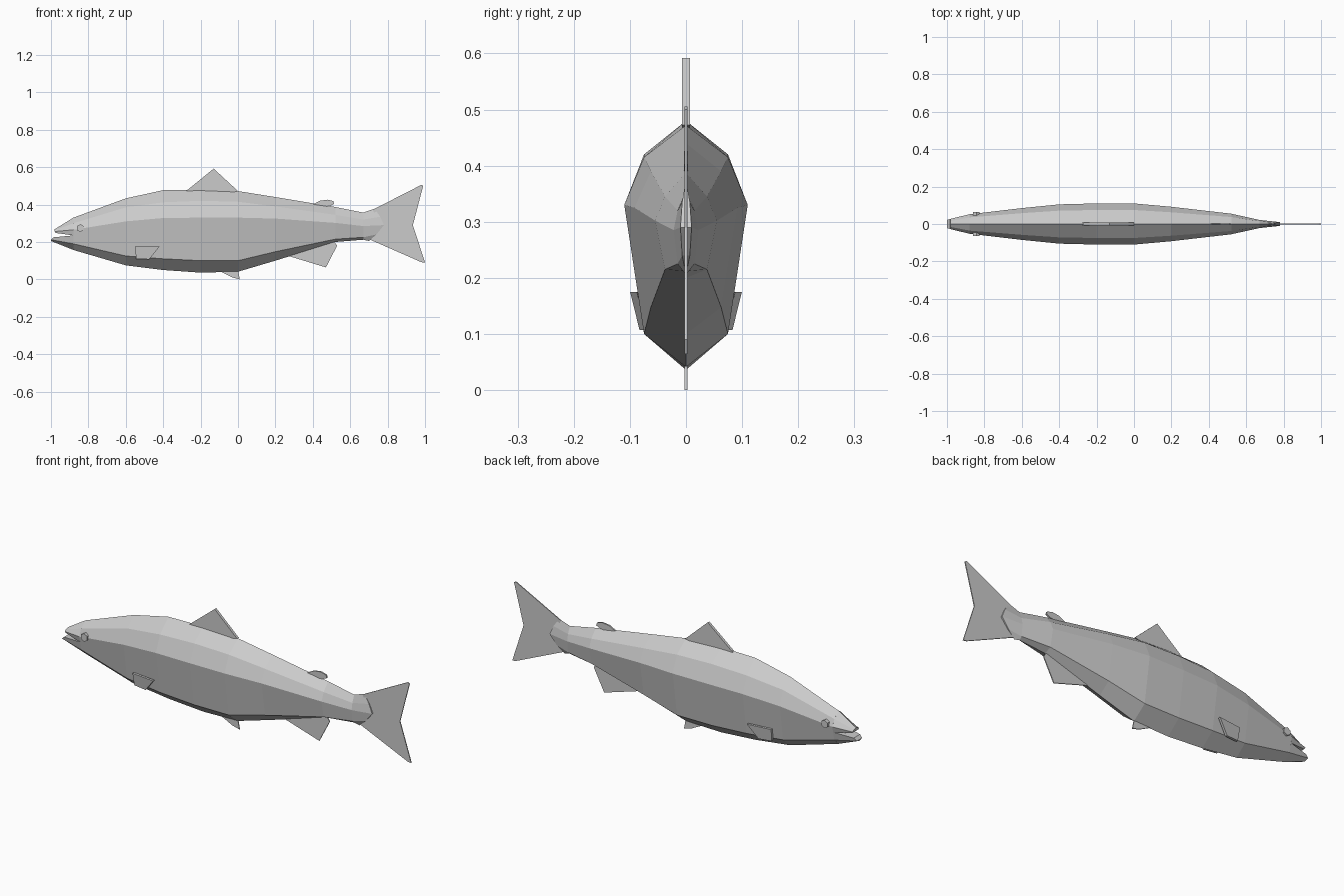
import bpy
import bmesh
from math import radians
from mathutils import Vector

cube = bpy.data.objects.get("Cube")
if cube:
    bpy.data.objects.remove(cube, do_unlink=True)

# Single plain grey for the whole fish
GREY = (0.6, 0.6, 0.6, 1)
grey = bpy.data.materials.new("plain grey")
grey.diffuse_color = GREY
grey.use_nodes = True
shader = next(n for n in grey.node_tree.nodes if n.type == "BSDF_PRINCIPLED")
shader.inputs["Base Color"].default_value = GREY


def finish(name, bm):
    """Turn a bmesh into a flat shaded grey object."""
    bmesh.ops.recalc_face_normals(bm, faces=bm.faces)
    mesh = bpy.data.meshes.new(name)
    bm.to_mesh(mesh)
    bm.free()
    mesh.materials.append(grey)
    obj = bpy.data.objects.new(name, mesh)
    bpy.context.collection.objects.link(obj)
    return obj


def loft(name, half_rings):
    """Skin half sections, top centre to bottom centre, mirrored in y."""
    bm = bmesh.new()
    rings = []
    for half in half_rings:
        left = [bm.verts.new(p) for p in half]
        right = [bm.verts.new((x, -y, z)) for x, y, z in half[1:-1]]
        rings.append((left, [left[0]] + right + [left[-1]]))
    for a, b in zip(rings, rings[1:]):
        for side in range(2):
            for i in range(len(a[side]) - 1):
                bm.faces.new((a[side][i], a[side][i + 1],
                              b[side][i + 1], b[side][i]))
    # Each end is closed by strips across the centre line
    for left, right in (rings[0], rings[-1]):
        for i in range(len(left) - 1):
            strip = (left[i], left[i + 1], right[i + 1], right[i])
            bm.faces.new(list(dict.fromkeys(strip)))
    return finish(name, bm)


def plate(name, outline, thickness, surface=None):
    """Extrude an x-z outline across y; surface gives the middle y."""
    bm = bmesh.new()
    sheets = []
    for offset in (-thickness / 2, thickness / 2):
        sheets.append([bm.verts.new(
            (x, (surface(x, z) if surface else 0) + offset, z))
            for x, z in outline])
    near, far = sheets
    bm.faces.new(near)
    bm.faces.new(far[::-1])
    for i in range(len(near)):
        j = (i + 1) % len(near)
        bm.faces.new((near[i], near[j], far[j], far[i]))
    return finish(name, bm)


# Body stations: x, half width, then heights of back, shoulder, flank, belly edge, keel
stations = [
    (-.88, .052, .33, .30, .265, .19, .157),
    (-.6, .085, .433, .385, .31, .125, .075),
    (-.4, .105, .477, .412, .328, .11, .05),
    (-.2, .11, .48, .42, .33, .1, .036),
    (0, .11, .472, .415, .33, .1, .041),
    (.2, .092, .44, .39, .325, .148, .1),
    (.52, .055, .387, .345, .302, .215, .2),
    (.67, .022, .357, .32, .285, .225, .212),
]
spread = (0, .68, 1, .68, 0)
sections = [[(x, w * s, z) for s, z in zip(spread, heights)]
            for x, w, *heights in stations]

# Flared wedge where the body meets the tail
wedge = [(.73, .378), (.76, .335), (.78, .29), (.74, .24), (.7, .205)]
sections.append([(x, .01 * s, z) for s, (x, z) in zip(spread, wedge)])
loft("body", sections)

# Jaws, parted by an open mouth
loft("upper_jaw", [
    [(-.98, 0, .268), (-.98, .016, .263), (-.98, .028, .256),
     (-.975, .025, .248), (-.975, 0, .248)],
    [(-.88, 0, .33), (-.88, .035, .30), (-.88, .052, .265),
     (-.88, .046, .235), (-.88, 0, .235)],
])
loft("lower_jaw", [
    [(-.985, 0, .225), (-.985, .026, .225), (-1, .022, .212), (-1, 0, .205)],
    [(-.88, 0, .235), (-.88, .046, .235), (-.88, .035, .19), (-.88, 0, .157)],
])

# Fins on the centre line
plate("dorsal_fin", [(-.28, .47), (-.13, .592), (0, .472), (-.1, .45)], .014)
plate("adipose_fin", [(.4, .4), (.44, .421), (.48, .426), (.51, .418),
                      (.515, .403), (.49, .392), (.42, .385)], .008)
plate("anal_fin", [(.27, .125), (.47, .064), (.53, .18), (.5, .22)], .005)
plate("pelvic_fin", [(-.1, .045), (-.03, .01), (.01, 0), (0, .05)], .005)
plate("tail_fin", [(.72, .372), (.98, .505), (.99, .5), (.935, .29),
                   (1, .09), (.98, .092), (.7, .215), (.76, .29)], .005)


# Paired pectoral fins, splaying outward to the rear, and paired eyes
def splay(x, z):
    return .078 + (x + .55) * .12 + (z - .175) * .15


fin_outline = [(-.55, .175), (-.42, .175), (-.475, .107), (-.545, .11)]
for label, side in (("left", 1), ("right", -1)):
    plate(label + "_pectoral_fin", fin_outline, .012,
          lambda x, z: side * splay(x, z))
    bpy.ops.mesh.primitive_cylinder_add(
        vertices=6, radius=.021, depth=.02,
        location=(-.843, side * .054, .274), rotation=(radians(90), 0, 0))
    eye = bpy.context.object
    eye.name = label + "_eye"
    eye.data.materials.append(grey)
